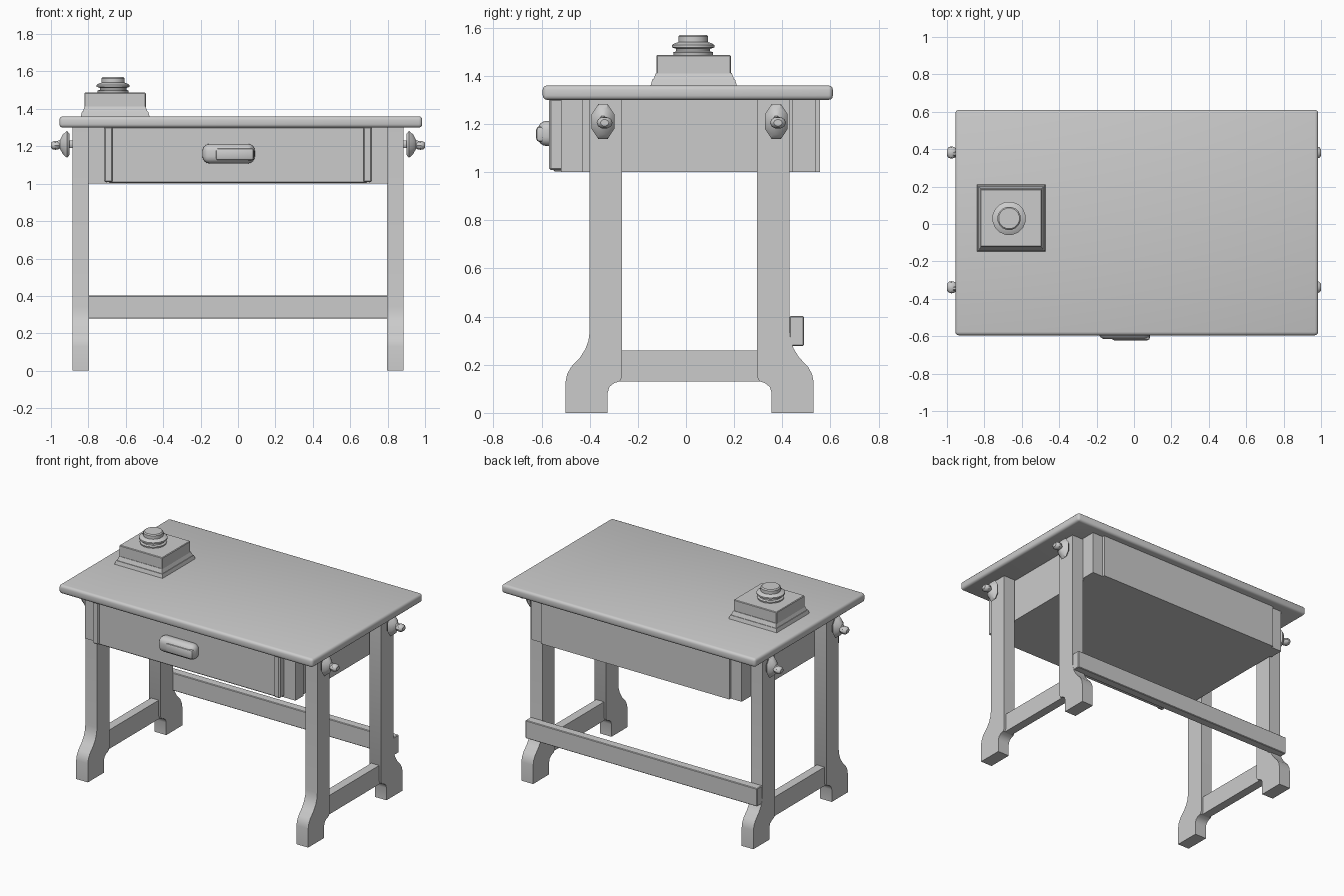
import bpy, bmesh, math
from mathutils import Matrix, Vector

if "Cube" in bpy.data.objects:
    bpy.data.objects.remove(bpy.data.objects["Cube"])

MID_Y = 0.015  # the legs mirror about this plane


def finish(name, bm, smooth=False):
    bmesh.ops.recalc_face_normals(bm, faces=bm.faces)
    me = bpy.data.meshes.new(name)
    bm.to_mesh(me)
    bm.free()
    ob = bpy.data.objects.new(name, me)
    bpy.context.collection.objects.link(ob)
    if smooth:
        bpy.ops.object.select_all(action='DESELECT')
        ob.select_set(True)
        bpy.context.view_layer.objects.active = ob
        bpy.ops.object.shade_smooth_by_angle(angle=math.radians(35))
    return ob


def box(name, x, y, z, bevel=0, segments=1, taper=0):
    """Box from (min, max) pairs; taper shrinks the top rim inward."""
    bm = bmesh.new()
    bmesh.ops.create_cube(bm, size=1)
    for v in bm.verts:
        inset = taper if v.co.z > 0 else 0
        v.co = Vector((x[0] + inset if v.co.x < 0 else x[1] - inset,
                       y[0] + inset if v.co.y < 0 else y[1] - inset,
                       z[0] if v.co.z < 0 else z[1]))
    if bevel:
        bmesh.ops.bevel(bm, geom=bm.edges[:], offset=bevel, segments=segments,
                        profile=0.5, affect='EDGES')
    return finish(name, bm, segments > 1)


def extrude_x(name, profile, x0, x1):
    """Extrude a (y, z) outline along x."""
    bm = bmesh.new()
    face = bm.faces.new([bm.verts.new((x0, y, z)) for y, z in profile])
    new = bmesh.ops.extrude_face_region(bm, geom=[face])['geom']
    bmesh.ops.translate(bm, vec=(x1 - x0, 0, 0),
                        verts=[v for v in new if isinstance(v, bmesh.types.BMVert)])
    return finish(name, bm, True)


def lathe(name, profile, matrix, sides=12):
    """Revolve (radius, height) points about z, cap both ends, then place."""
    bm = bmesh.new()
    rings = []
    for r, h in profile:
        rings.append([bm.verts.new((r * math.cos(2 * math.pi * (i + .5) / sides),
                                    r * math.sin(2 * math.pi * (i + .5) / sides), h))
                      for i in range(sides)])
    for a, b in zip(rings, rings[1:]):
        for i in range(sides):
            j = (i + 1) % sides
            bm.faces.new((a[i], a[j], b[j], b[i]))
    bm.faces.new(rings[0])
    bm.faces.new(rings[-1])
    bmesh.ops.transform(bm, matrix=matrix, verts=bm.verts)
    return finish(name, bm, True)


# Table top with a rounded edge
box("table_top", (-.955, .985), (-.595, .61), (1.30, 1.36), .018, 3)

# Drawer case: core, drawer front, back panel
box("case_core", (-.79, .79), (-.51, .53), (1.0, 1.31))
box("drawer_front", (-.69, .69), (-.552, -.50), (1.003, 1.305), .006)
box("back_panel", (-.72, .72), (.50, .556), (1.0, 1.305))

# Corner posts and upright drawer strips
for s, side in ((-1, "left"), (1, "right")):
    px = sorted((s * .70, s * .803))
    box("front_corner_post_" + side, px, (-.52, -.43), (1.0, 1.305))
    box("back_corner_post_" + side, px, (.44, .54), (1.0, 1.305))
    box("drawer_strip_" + side, sorted((s * .67, s * .716)), (-.568, -.50), (1.008, 1.305), .007)

# Drawer pull
box("drawer_pull", (-.19, .09), (-.616, -.53), (1.108, 1.213), .038, 4)
box("drawer_pull_lip", (-.12, .085), (-.622, -.58), (1.125, 1.19), .014, 2)

# Legs with flared feet, and the wing knobs on their outer faces
leg = [(-.50, 0), (-.50, .13), (-.494, .16), (-.478, .19), (-.44, .23), (-.418, .265),
       (-.405, .30), (-.40, .34), (-.40, 1.305), (-.265, 1.305), (-.265, .15),
       (-.275, .131), (-.298, .124), (-.318, .108), (-.325, .085), (-.325, 0)]
plate = [(.022, -.01), (.022, .02), (.062, .016), (.078, .028), (.058, .05), (.025, .066), (.02, .08)]
knob = [(.016, .06), (.026, .074), (.03, .09), (.026, .105), (.016, .114)]
for s, side in ((-1, "left"), (1, "right")):
    for t, end in ((1, "front"), (-1, "back")):
        label = "_" + end + "_" + side
        outline = [(y if t > 0 else 2 * MID_Y - y, z) for y, z in leg]
        extrude_x("leg" + label, outline, s * .797, s * .886)
        y = MID_Y - t * .36
        place = Matrix.Translation((s * .886, y, 1.21)) @ Matrix.Rotation(s * math.pi / 2, 4, 'Y')
        lathe("knob_plate" + label, plate, place @ Matrix.Diagonal((1, .66, 1, 1)), 8)
        place = Matrix.Translation((s * .886, y + .007, 1.205)) @ Matrix.Rotation(s * math.pi / 2, 4, 'Y')
        lathe("knob" + label, knob, place @ Matrix.Diagonal((.85, 1.1, 1, 1)), 10)
    # Low rail joining the two feet
    box("side_rail_" + side, sorted((s * .812, s * .872)), (-.28, .31), (.13, .26))

# Long rail across the back legs
box("back_rail", (-.885, .885), (.43, .49), (.278, .402), .004)

# Inkwell: stepped plinth, block, neck and cap
box("inkwell_plinth", (-.842, -.472), (-.148, .212), (1.355, 1.385), taper=.008)
box("inkwell_plinth_step", (-.832, -.482), (-.137, .202), (1.38, 1.412), taper=.012)
box("inkwell_block", (-.822, -.493), (-.122, .186), (1.40, 1.487), .004)
cap = [(.082, 1.48), (.085, 1.497), (.072, 1.502), (.072, 1.512), (.09, 1.518), (.09, 1.528),
       (.076, 1.536), (.063, 1.54), (.063, 1.563), (.056, 1.57)]
lathe("inkwell_cap", cap, Matrix.Translation((-.668, .03, 0)), 16)
